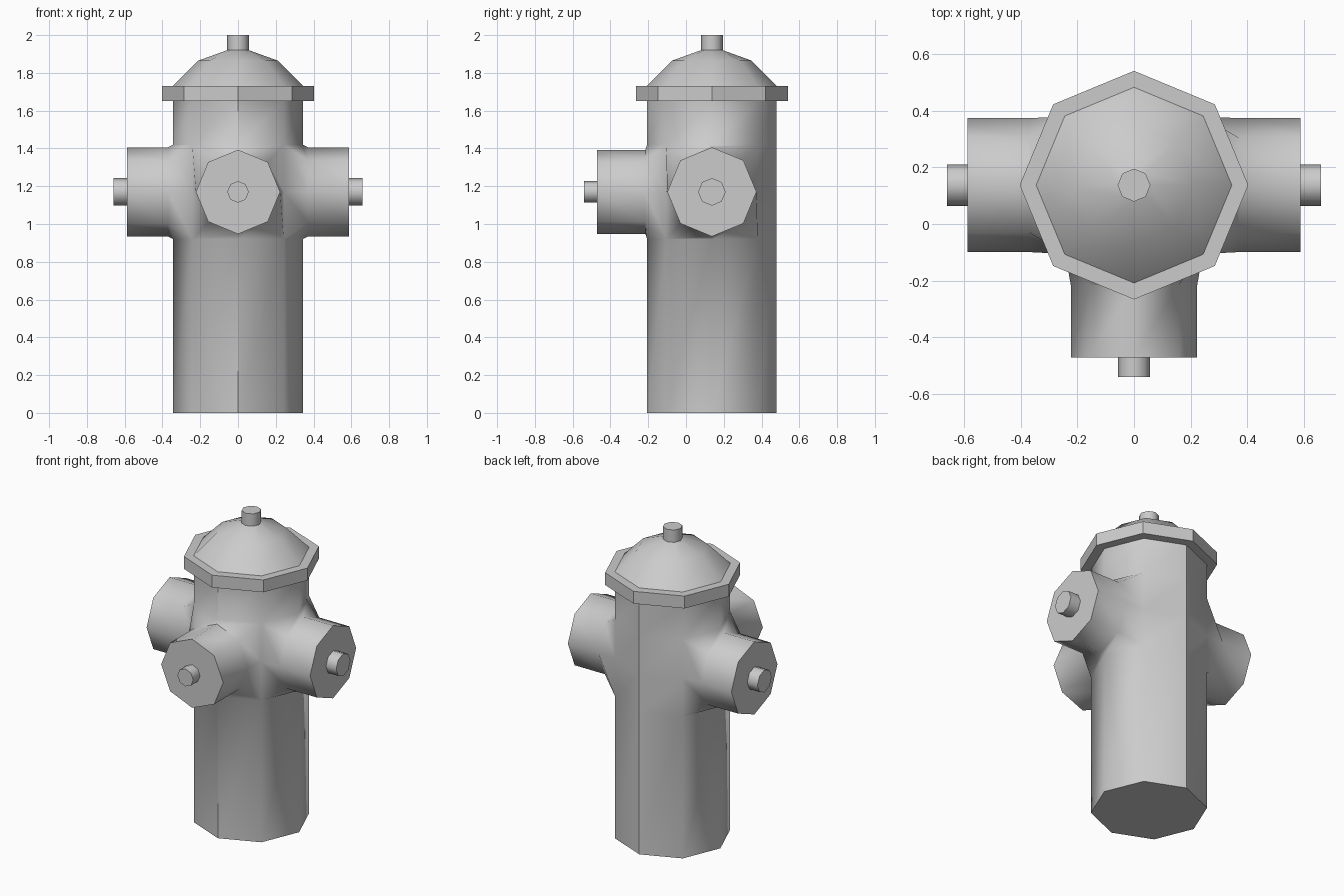
import bpy, bmesh, math
from mathutils import Vector

if "Cube" in bpy.data.objects:
    bpy.data.objects.remove(bpy.data.objects["Cube"])

CY = 0.137          # y of the vertical axis
Z_NOZ = 1.17        # height of the outlets


def ring(bm, centre, u, v, r):
    """Octagon of vertices around centre in the plane of u and v."""
    return [bm.verts.new(centre + u * (r * math.cos(k * math.pi / 4))
                         + v * (r * math.sin(k * math.pi / 4))) for k in range(8)]


def bridge(bm, a, b, skip=()):
    for k in range(8):
        if k not in skip:
            n = (k + 1) % 8
            bm.faces.new((a[k], a[n], b[n], b[k]))


def finish(bm, name, smooth=True):
    loose = [v for v in bm.verts if not v.link_faces]
    bmesh.ops.delete(bm, geom=loose, context='VERTS')
    bmesh.ops.recalc_face_normals(bm, faces=bm.faces)
    me = bpy.data.meshes.new(name)
    bm.to_mesh(me)
    bm.free()
    ob = bpy.data.objects.new(name, me)
    bpy.context.collection.objects.link(ob)
    if smooth:
        bpy.ops.object.select_all(action='DESELECT')
        ob.select_set(True)
        bpy.context.view_layer.objects.active = ob
        bpy.ops.object.shade_smooth_by_angle(angle=math.radians(50))
    return ob


# u points to the front (-y), v to the right (+x)
F, R, Z = Vector((0, -1, 0)), Vector((1, 0, 0)), Vector((0, 0, 1))
AXIS = Vector((0, CY, 0))


def lathe(name, profile, cap=False, close=False, smooth=True):
    bm = bmesh.new()
    rings = [ring(bm, AXIS + Z * z, F, R, r) for r, z in profile]
    for a, b in zip(rings, rings[1:]):
        bridge(bm, a, b)
    if close:
        bridge(bm, rings[-1], rings[0])
    if cap:
        bm.faces.new(rings[-1])
    return finish(bm, name, smooth)


# Barrel with three openings blended into octagonal outlets
bm = bmesh.new()
levels = [ring(bm, AXIS + Z * z, F, R, 0.343) for z in (0, 0.92, Z_NOZ, 1.42, 1.65)]
bm.faces.new(levels[0])
openings = {7, 0, 1, 2, 5, 6}
for n in range(4):
    bridge(bm, levels[n], levels[n + 1], openings if n in (1, 2) else ())

front = [(0.352, 0.223), (0.607, 0.223), (0.607, 0.057), (0.677, 0.057)]
side = [(0.37, 0.236), (0.587, 0.236), (0.587, 0.073), (0.66, 0.073)]
low, mid, top = levels[1:4]
for i, d, t, prof in ((0, F, R, front), (2, R, -F, side), (6, -R, F, side)):
    p, q = (i + 1) % 8, (i - 1) % 8
    prev = [mid[p], top[p], top[i], top[q], mid[q], low[q], low[i], low[p]]
    for dist, r in prof:
        nxt = ring(bm, AXIS + Z * Z_NOZ + d * dist, t, Z, r)
        bridge(bm, prev, nxt)
        prev = nxt
    bm.faces.new(prev)

# Crisp creases down the front and back of the barrel
for e in bm.edges:
    a, b = e.verts
    if abs(a.co.x) + abs(b.co.x) < 1e-4 and abs(a.co.y - b.co.y) < 1e-4:
        e.smooth = False
finish(bm, "barrel_with_outlets")

# Flange, dome and top nut
lathe("flange", [(0.343, 1.65), (0.403, 1.65), (0.403, 1.73), (0.345, 1.73)], smooth=False)
lathe("dome_and_nut", [(0.345, 1.73), (0.21, 1.865), (0.058, 1.92), (0.058, 2.0)], cap=True)
